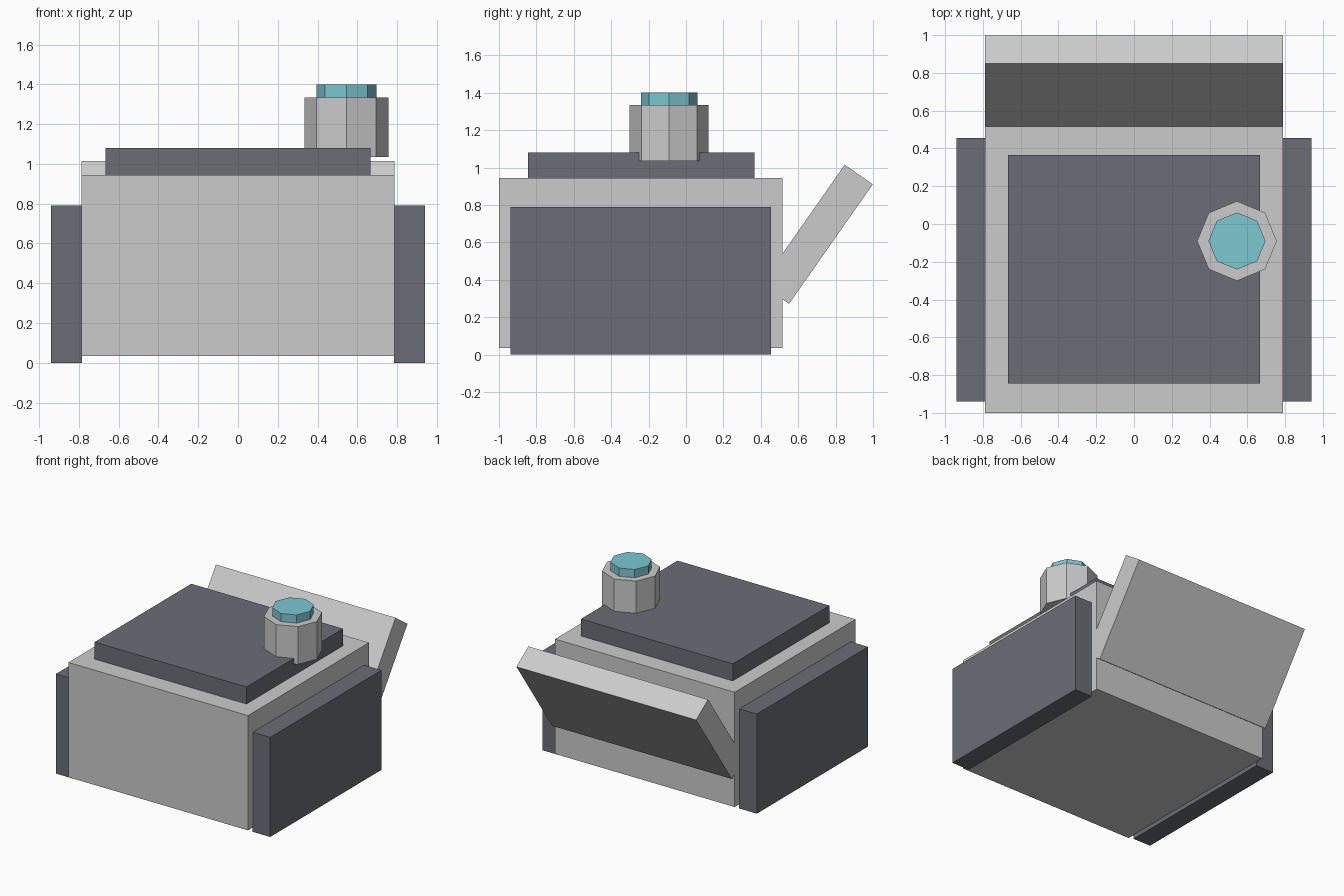
import bpy
from math import radians

if "Cube" in bpy.data.objects:
    bpy.data.objects.remove(bpy.data.objects["Cube"])


def material(name, color):
    m = bpy.data.materials.new(name)
    m.diffuse_color = (*color, 1)
    m.use_nodes = True
    m.node_tree.nodes["Principled BSDF"].inputs["Base Color"].default_value = m.diffuse_color
    return m


dark = material("dark_grey", (0.15, 0.155, 0.18))
cyan = material("cyan", (0.2, 0.57, 0.64))


def finish(name, mat):
    ob = bpy.context.object
    ob.name = name
    if mat:
        ob.data.materials.append(mat)
    return ob


def box(name, center, size, mat=None, tilt=0):
    bpy.ops.mesh.primitive_cube_add(size=1, location=center)
    ob = finish(name, mat)
    ob.scale = size
    ob.rotation_euler.x = radians(tilt)
    return ob


def octagon(name, x, y, z0, z1, radius, mat=None):
    bpy.ops.mesh.primitive_cylinder_add(vertices=8, radius=radius, depth=z1 - z0,
                                        location=(x, y, (z0 + z1) / 2))
    return finish(name, mat)


# Main block and raised roof plate
box("body", (0, -0.242, 0.49), (1.576, 1.515, 0.91))
box("roof_plate", (0, -0.24, 1.01), (1.332, 1.21, 0.14), dark)

# Side panels, mirrored left and right
for side, x in (("left", -0.862), ("right", 0.862)):
    box(side + "_side_panel", (x, -0.242, 0.395), (0.156, 1.394, 0.79), dark)

# Slanted flap at the back
box("rear_flap", (0, 0.70, 0.643), (1.576, 0.183, 0.78), tilt=-35)

# Octagonal turret with glowing lens
octagon("turret", 0.545, -0.09, 1.035, 1.335, 0.211)
octagon("turret_lens", 0.545, -0.09, 1.30, 1.40, 0.151, cyan)
